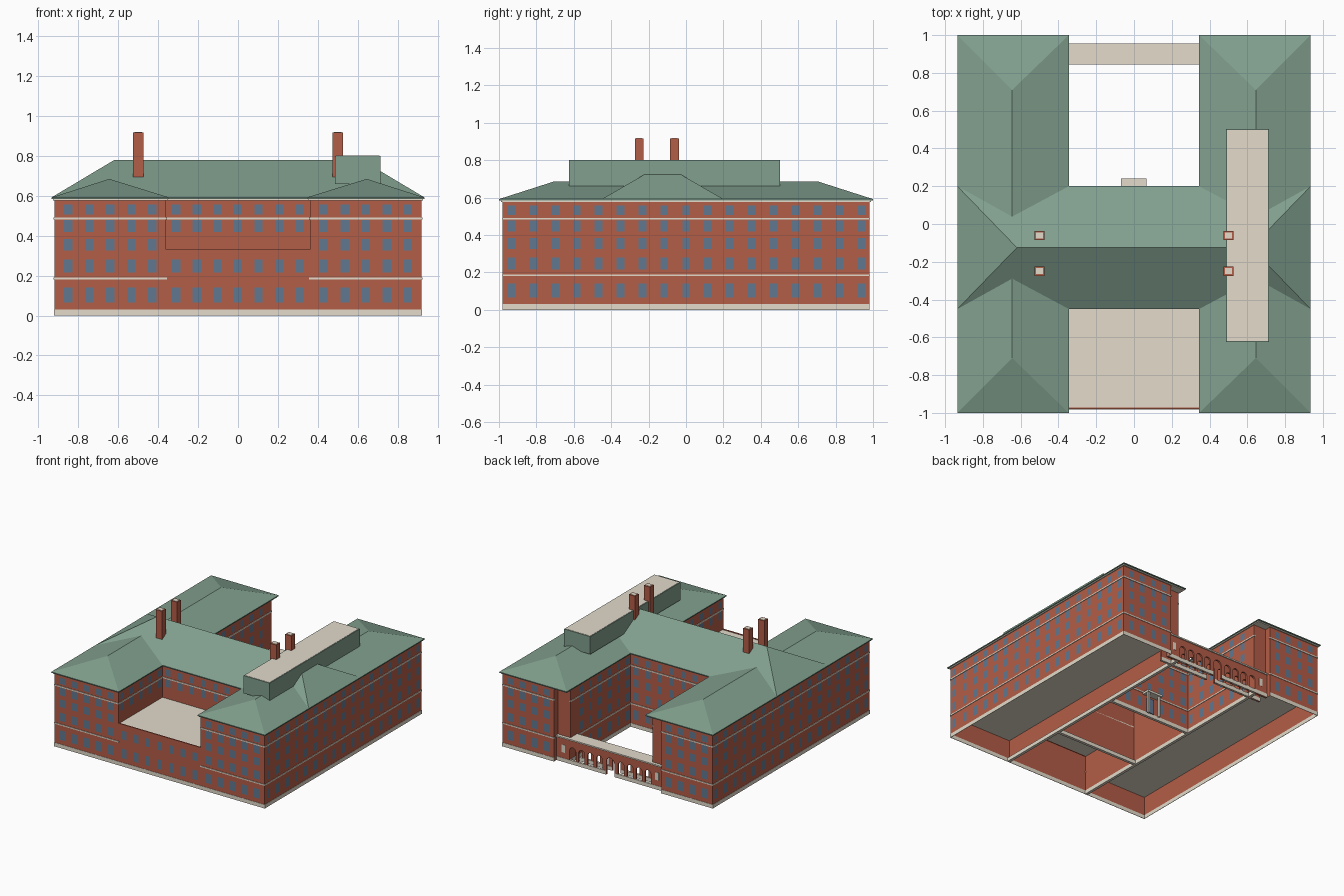
import bpy, bmesh, math
from mathutils import Vector

cube = bpy.data.objects.get("Cube")
if cube:
    bpy.data.objects.remove(cube, do_unlink=True)


def material(name, rgb):
    m = bpy.data.materials.new(name)
    m.use_nodes = True
    m.diffuse_color = (*rgb, 1)
    m.node_tree.nodes["Principled BSDF"].inputs["Base Color"].default_value = (*rgb, 1)
    return m


BRICK = material("brick red", (0.45, 0.11, 0.063))
STONE = material("cream stone", (0.77, 0.71, 0.60))
COPPER = material("roof green", (0.22, 0.35, 0.27))
GLASS = material("window blue", (0.12, 0.19, 0.28))

WALL_TOP = 0.578
ROWS = [(0.065, 0.14), (0.215, 0.28), (0.325, 0.385), (0.418, 0.478), (0.507, 0.557)]
BANDS = [(0.18, 0.19), (0.482, 0.492)]


def finish(name, bm, mat, mirror=False):
    mesh = bpy.data.meshes.new(name)
    bm.to_mesh(mesh)
    bm.free()
    mesh.materials.append(mat)
    ob = bpy.data.objects.new(name, mesh)
    bpy.context.collection.objects.link(ob)
    if mirror:
        mod = ob.modifiers.new("Mirror", 'MIRROR')
        mod.use_mirror_merge = False
    return ob


def hexa(bm, low, high):
    """Solid between two matching loops of points."""
    a = [bm.verts.new(p) for p in low]
    b = [bm.verts.new(p) for p in high]
    n = len(a)
    faces = [bm.faces.new(a[::-1]), bm.faces.new(b)]
    for i in range(n):
        faces.append(bm.faces.new((a[i], a[(i + 1) % n], b[(i + 1) % n], b[i])))
    bmesh.ops.recalc_face_normals(bm, faces=faces)


def add_box(bm, x0, x1, y0, y1, z0, z1):
    ring = [(x0, y0), (x1, y0), (x1, y1), (x0, y1)]
    hexa(bm, [(x, y, z0) for x, y in ring], [(x, y, z1) for x, y in ring])


def box(name, mat, *bounds, mirror=False):
    bm = bmesh.new()
    add_box(bm, *bounds)
    return finish(name, bm, mat, mirror)


def along(wall, s, d):
    """Point at distance s along a wall and d outwards, to the right of its direction."""
    p, q = Vector(wall[0]), Vector(wall[1])
    u = (q - p).normalized()
    return p + u * s + Vector((u.y, -u.x)) * d


def panel(bm, wall, s0, s1, z0, z1, d):
    p, q = along(wall, s0, d), along(wall, s1, d)
    bm.faces.new([bm.verts.new(c) for c in ((*p, z0), (*q, z0), (*q, z1), (*p, z1))])


def span(wall):
    return (Vector(wall[1]) - Vector(wall[0])).length


def walls(name, segments, top, mirror=False):
    bm = bmesh.new()
    for seg in segments:
        panel(bm, seg, 0, span(seg), 0, top, 0)
    return finish(name, bm, BRICK, mirror)


def trims(name, segments, bands, depth, mirror=False, back=0.008):
    bm = bmesh.new()
    for seg in segments:
        for z0, z1 in bands:
            ring = [along(seg, s, d) for s, d in (
                (-depth, -back), (span(seg) + depth, -back),
                (span(seg) + depth, depth), (-depth, depth))]
            hexa(bm, [(*c, z0) for c in ring], [(*c, z1) for c in ring])
    return finish(name, bm, STONE, mirror)


def windows(name, jobs, mirror=False):
    """Each job is a wall, the centres along it and the storeys."""
    bm = bmesh.new()
    for wall, centres, rows in jobs:
        for s in centres:
            for z0, z1 in rows:
                panel(bm, wall, s - 0.021, s + 0.021, z0, z1, 0.0015)
    return finish(name, bm, GLASS, mirror)


def hip_roof(name, x0, x1, y0, y1, ridge, z_ridge, mirror=False):
    bm = bmesh.new()
    ring = [(x0, y0), (x1, y0), (x1, y1), (x0, y1)]
    low = [bm.verts.new((*c, 0.585)) for c in ring]
    eave = [bm.verts.new((*c, 0.592)) for c in ring]
    r = [bm.verts.new((*c, z_ridge)) for c in ridge]
    bm.faces.new(low[::-1])
    for i in range(4):
        j = (i + 1) % 4
        bm.faces.new((low[i], low[j], eave[j], eave[i]))
    a, b, c, d = eave
    if ridge[0][0] == ridge[1][0]:      # ridge runs front to back
        faces = ((a, b, r[0]), (b, c, r[1], r[0]), (c, d, r[1]), (d, a, r[0], r[1]))
    else:                               # ridge runs left to right
        faces = ((a, b, r[1], r[0]), (b, c, r[1]), (c, d, r[0], r[1]), (d, a, r[0]))
    for f in faces:
        bm.faces.new(f)
    return finish(name, bm, COPPER, mirror)


# Side wings, with a shallow notch at the inner rear corner
XI, XO, YE = 0.36, 0.92, 0.98
outer = ((XO, -YE), (XO, YE))
rear = ((XO, YE), (0.47, YE))
notch = [((0.47, YE), (0.47, 0.93)), ((0.47, 0.93), (XI, 0.93))]
inner = ((XI, 0.93), (XI, -YE))
front = ((XI, -YE), (XO, -YE))
walls("wing_walls", [outer, rear, *notch, inner, front], WALL_TOP, True)
inner_rear = ((XI, 0.93), (XI, 0.18))
inner_front = ((XI, -0.43), (XI, -YE))
trims("wing_bands", [outer, rear, inner_rear, front], BANDS, 0.004, True)
trims("wing_front_court_band", [inner_front], BANDS[1:], 0.004, True)
trims("wing_plinth", [outer, rear, front], [(0, 0.03)], 0.002, True, 0.001)
trims("wing_inner_plinth", [inner], [(0, 0.03)], 0.002, True, 0.02)
box("wing_floor", STONE, XI + 0.002, XO - 0.002, -0.978, 0.928, 0.18, 0.19, mirror=True)
side_spots = [0.045 + 0.117 * i for i in range(17)]
windows("wing_windows", [
    (outer, side_spots, ROWS),
    (front, [0.07 + 0.105 * i for i in range(5)], ROWS),
    (rear, [0.07 + 0.105 * i for i in range(4)], ROWS),
    (inner_rear, [0.13 + 0.117 * i for i in range(6)], ROWS),
    (inner_front, [0.04 + 0.117 * i for i in range(5)], ROWS[3:]),
], True)
box("wing_cornice", STONE, 0.352, 0.928, -0.99, 0.99, 0.577, 0.585, mirror=True)
hip_roof("wing_roof", 0.345, 0.935, -1, 1, [(0.645, -0.71), (0.645, 0.71)], 0.685, True)

# Central range
c_front = ((-XI, -0.43), (XI, -0.43))
c_rear = ((XI, 0.18), (-XI, 0.18))
walls("central_walls", [c_front, c_rear], WALL_TOP)
trims("central_bands", [c_rear], BANDS, 0.004)
trims("central_front_band", [c_front], BANDS[1:], 0.004)
trims("central_plinth", [c_rear, c_front], [(0, 0.03)], 0.002, False, 0.02)
mid_spots = [XI + 0.103 * i for i in range(-3, 4)]
windows("central_windows", [
    (c_front, mid_spots, ROWS[3:]),
    (c_rear, mid_spots, ROWS[1:]),
    (c_rear, [s for s in mid_spots if abs(s - XI) > 0.05], ROWS[:1]),
])
box("central_cornice", STONE, -0.37, 0.37, -0.44, 0.19, 0.577, 0.585)
hip_roof("central_roof", -0.935, 0.935, -0.45, 0.2, [(-0.62, -0.125), (0.62, -0.125)], 0.78)

# Low front block with a flat roof
f_front = ((-XI, -YE), (XI, -YE))
walls("front_block_wall", [f_front], 0.315)
trims("front_block_plinth", [f_front], [(0, 0.03)], 0.002, False, 0.001)
windows("front_block_windows", [(f_front, mid_spots, ROWS[:2])])
box("front_block_roof", STONE, -XI, XI, -0.971, -0.43, 0.315, 0.327)
box("front_block_parapet", BRICK, -XI, XI, -0.98, -0.971, 0.315, 0.332)

# Rooftop plant room: green sides, cream top
box("rooftop_room", COPPER, 0.487, 0.715, -0.625, 0.502, 0.66, 0.8)
box("rooftop_room_top", STONE, 0.492, 0.71, -0.62, 0.497, 0.798, 0.802)

# Chimneys
for label, y in (("front", -0.25), ("rear", -0.062)):
    box(label + "_chimneys", BRICK, 0.473, 0.527, y - 0.024, y + 0.024, 0.69, 0.917, mirror=True)
    box(label + "_chimney_tops", STONE, 0.481, 0.519, y - 0.016, y + 0.016, 0.915, 0.919, mirror=True)

# Rear arcade: two thin walls with arched openings under a flat roof
END, TOP = 0.47, 0.187
openings = [(side * (0.095 + 0.078 * i), 0.027) for side in (-1, 1) for i in range(4)] + [(0, 0.035)]
profile = [(-END, 0)]
for cx, r in sorted(openings):
    profile.append((cx - r, 0))
    for k in range(9):
        t = math.pi * (1 - k / 8)
        profile.append((cx + r * math.cos(t), 0.105 + r * math.sin(t)))
    profile.append((cx + r, 0))
profile += [(END, 0), (END, TOP), (-END, TOP)]
for label, y in (("inner", 0.862), ("outer", 0.94)):
    bm = bmesh.new()
    hexa(bm, [(x, y - 0.007, z) for x, z in profile], [(x, y + 0.007, z) for x, z in profile])
    finish("arcade_wall_" + label, bm, BRICK)
    box("arcade_plinth_" + label, STONE, 0.04, END, y - 0.009, y + 0.009, 0, 0.03, mirror=True)
box("arcade_roof", STONE, -END, END, 0.845, 0.955, TOP, 0.198)
box("arcade_end_windows", STONE, 0.395, 0.425, 0.942, 0.949, 0.075, 0.135, mirror=True)

# Courtyard doorway
box("porch_canopy", STONE, -0.068, 0.065, 0.18, 0.24, 0.168, 0.185)
box("porch_pediment", STONE, -0.05, 0.05, 0.18, 0.2, 0.185, 0.2)
box("porch_columns", STONE, 0.042, 0.058, 0.215, 0.232, 0, 0.168, mirror=True)
box("porch_door", GLASS, -0.03, 0.03, 0.18, 0.188, 0.03, 0.15)
